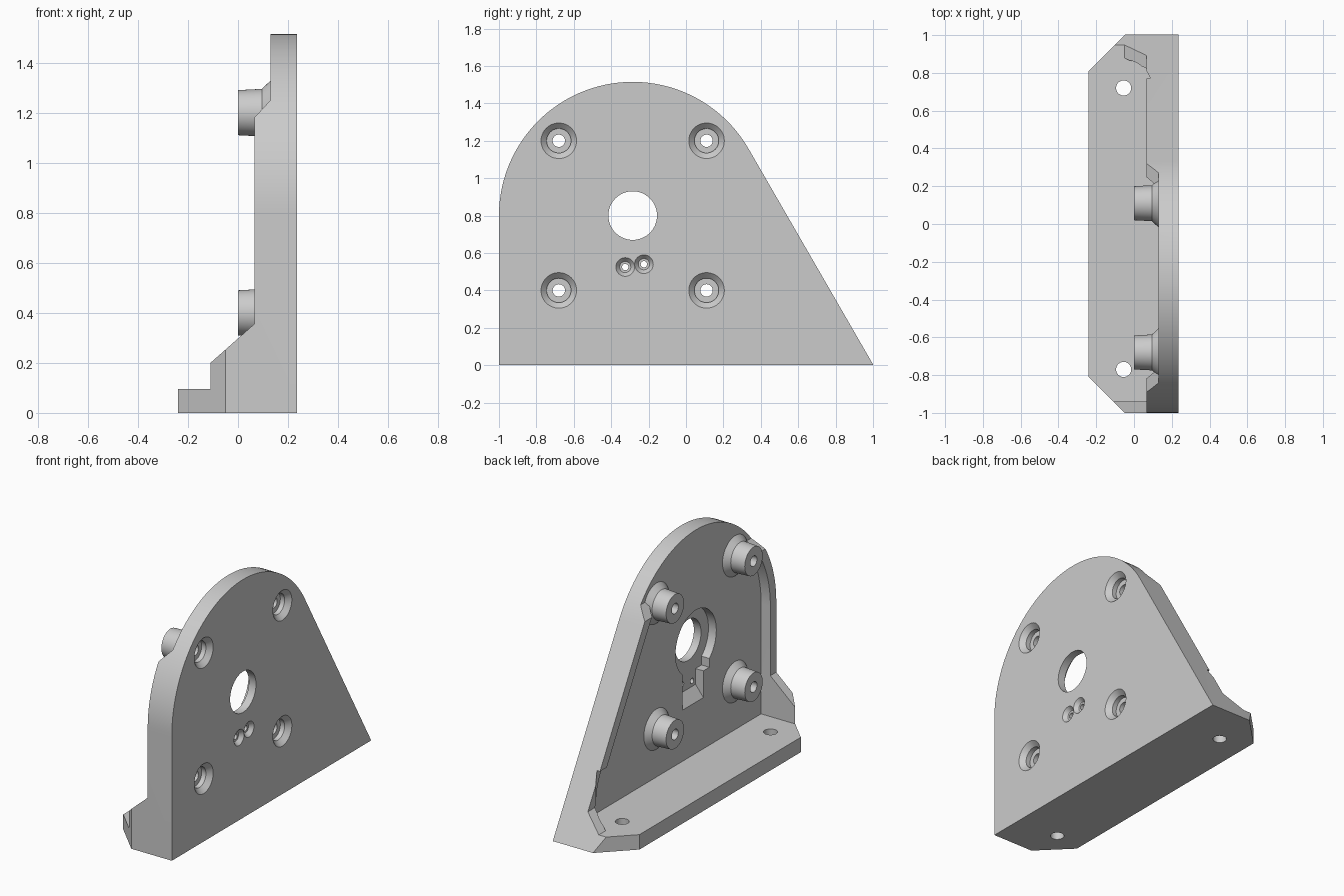
import bpy, bmesh, math
from mathutils import Vector

if "Cube" in bpy.data.objects:
    bpy.data.objects.remove(bpy.data.objects["Cube"])

grey = bpy.data.materials.new("plain_grey")
grey.use_nodes = True
colour = (0.6, 0.6, 0.6, 1)
grey.diffuse_color = colour
grey.node_tree.nodes["Principled BSDF"].inputs["Base Color"].default_value = colour

ARC_Y, ARC_Z, ARC_R = -0.285, 0.8, 0.715
FOOT_TOP, BACK, FACE = 0.095, 0.13, 0.235


def finish(bm, name):
    bmesh.ops.recalc_face_normals(bm, faces=bm.faces)
    mesh = bpy.data.meshes.new(name)
    bm.to_mesh(mesh)
    bm.free()
    obj = bpy.data.objects.new(name, mesh)
    bpy.context.collection.objects.link(obj)
    mesh.materials.append(grey)
    return obj


def prism(name, points, axis, start, end):
    """Extrude a 2D outline along one axis; points use the other two in order."""
    bm = bmesh.new()
    rings = []
    for level in (start, end):
        ring = []
        for p in points:
            co = list(p)
            co.insert(axis, level)
            ring.append(bm.verts.new(co))
        rings.append(ring)
        bm.faces.new(ring)
    n = len(points)
    for i in range(n):
        j = (i + 1) % n
        bm.faces.new((rings[0][i], rings[0][j], rings[1][j], rings[1][i]))
    return finish(bm, name)


def lathe(name, profile, axis, centre, sides=48):
    """Turn (position, radius) pairs about an axis through a 2D centre."""
    bm = bmesh.new()
    rings = []
    for pos, r in profile:
        ring = []
        for i in range(sides):
            a = math.tau * i / sides
            co = [centre[0] + r * math.cos(a), centre[1] + r * math.sin(a)]
            co.insert(axis, pos)
            ring.append(bm.verts.new(co))
        rings.append(ring)
    for low, high in zip(rings, rings[1:]):
        for i in range(sides):
            j = (i + 1) % sides
            bm.faces.new((low[i], low[j], high[j], high[i]))
    bm.faces.new(rings[0])
    bm.faces.new(rings[-1])
    return finish(bm, name)


def combine(target, tool, operation="DIFFERENCE"):
    mod = target.modifiers.new("combine", "BOOLEAN")
    mod.operation, mod.solver, mod.object = operation, "EXACT", tool
    bpy.context.view_layer.objects.active = target
    bpy.ops.object.modifier_apply(modifier=mod.name)
    bpy.data.objects.remove(tool)


def outline(inset, bottom):
    """Rounded plate outline with one upright and one slanted side."""
    r = ARC_R - inset
    pts = [(ARC_Y - r, bottom)]
    for i in range(49):
        a = math.radians(180 - 150 * i / 48)
        pts.append((ARC_Y + r * math.cos(a), ARC_Z + r * math.sin(a)))
    slant = math.radians(30)
    pts.append((ARC_Y + (r + (ARC_Z - bottom) * math.sin(slant)) / math.cos(slant), bottom))
    return pts


# Main bracket block
bracket = prism("bracket", outline(0, 0), 0, -0.24, FACE)

# Pocket that leaves the rim, plate and foot
combine(bracket, prism("pocket", outline(0.06, FOOT_TOP), 0, -0.5, BACK))

# Stepped side silhouettes of the rim and gussets
upper = [(0.065, 1.18), (BACK, 1.25), (BACK, 2), (-0.5, 2), (-0.5, FOOT_TOP)]
front_step = [(-0.11, FOOT_TOP), (-0.11, 0.2), (0.065, 0.355)] + upper
back_step = [(-0.05, FOOT_TOP), (0.065, 0.19)] + upper
combine(bracket, prism("front_step", front_step, 1, -1.2, 0))
combine(bracket, prism("back_step", back_step, 1, -0.05, 1.2))

# Chamfered foot corners
for s in (-1, 1):
    corner = [(-0.24 - 0.1, s * 0.71), (-0.05 + 0.1, s * 1.1), (-0.34, s * 1.1)]
    combine(bracket, prism("corner", corner, 2, -0.1, 0.6))

# Screw clearance beside the slanted gusset, and the foot holes
combine(bracket, lathe("clearance", [(FOOT_TOP, 0.15), (0.4, 0.15)], 2, (-0.055, 0.72)))
for y in (-0.77, 0.72):
    combine(bracket, lathe("foot_hole", [(-0.1, 0.04), (0.2, 0.04)], 2, (-0.055, y)))

# Bosses with flared roots and recessed screw holes
for y in (-0.68, 0.11):
    for z in (0.4, 1.2):
        boss = [(0, 0.09), (0.095, 0.095), (BACK, 0.128), (0.16, 0.128)]
        combine(bracket, lathe("boss", boss, 0, (y, z)), "UNION")
        bore = [(-0.1, 0.033), (0.175, 0.033), (0.175, 0.065), (0.205, 0.065),
                (FACE, 0.095), (0.3, 0.095)]
        combine(bracket, lathe("bore", bore, 0, (y, z)))

# Keyhole recess in the inner face, with a ramped channel
FLOOR = 0.185
centre = (ARC_Y, ARC_Z)
combine(bracket, lathe("recess", [(0.1, 0.205), (FLOOR, 0.205)], 0, centre, 64))
shelf = [(-0.42, 0.59), (-0.15, 0.59), (-0.15, 0.7), (-0.42, 0.7)]
combine(bracket, prism("shelf", shelf, 0, 0.1, FLOOR))
channel = [(0.1, 0.42), (BACK, 0.42), (FLOOR, 0.49), (FLOOR, 0.7), (0.1, 0.7)]
combine(bracket, prism("channel", channel, 1, -0.36, -0.15))
combine(bracket, lathe("centre_hole", [(0, 0.13), (0.4, 0.13)], 0, centre, 64))

# Small countersunk holes under the centre hole
for y, z in ((-0.325, 0.525), (-0.225, 0.54)):
    sink = [(0.05, 0.017), (0.21, 0.017), (0.21, 0.03), (FACE, 0.05), (0.3, 0.05)]
    combine(bracket, lathe("small_hole", sink, 0, (y, z), 32))

# Smooth the round surfaces, keep hard edges
bpy.ops.object.select_all(action="DESELECT")
bracket.select_set(True)
bpy.context.view_layer.objects.active = bracket
bpy.ops.object.shade_smooth_by_angle(angle=math.radians(20))
